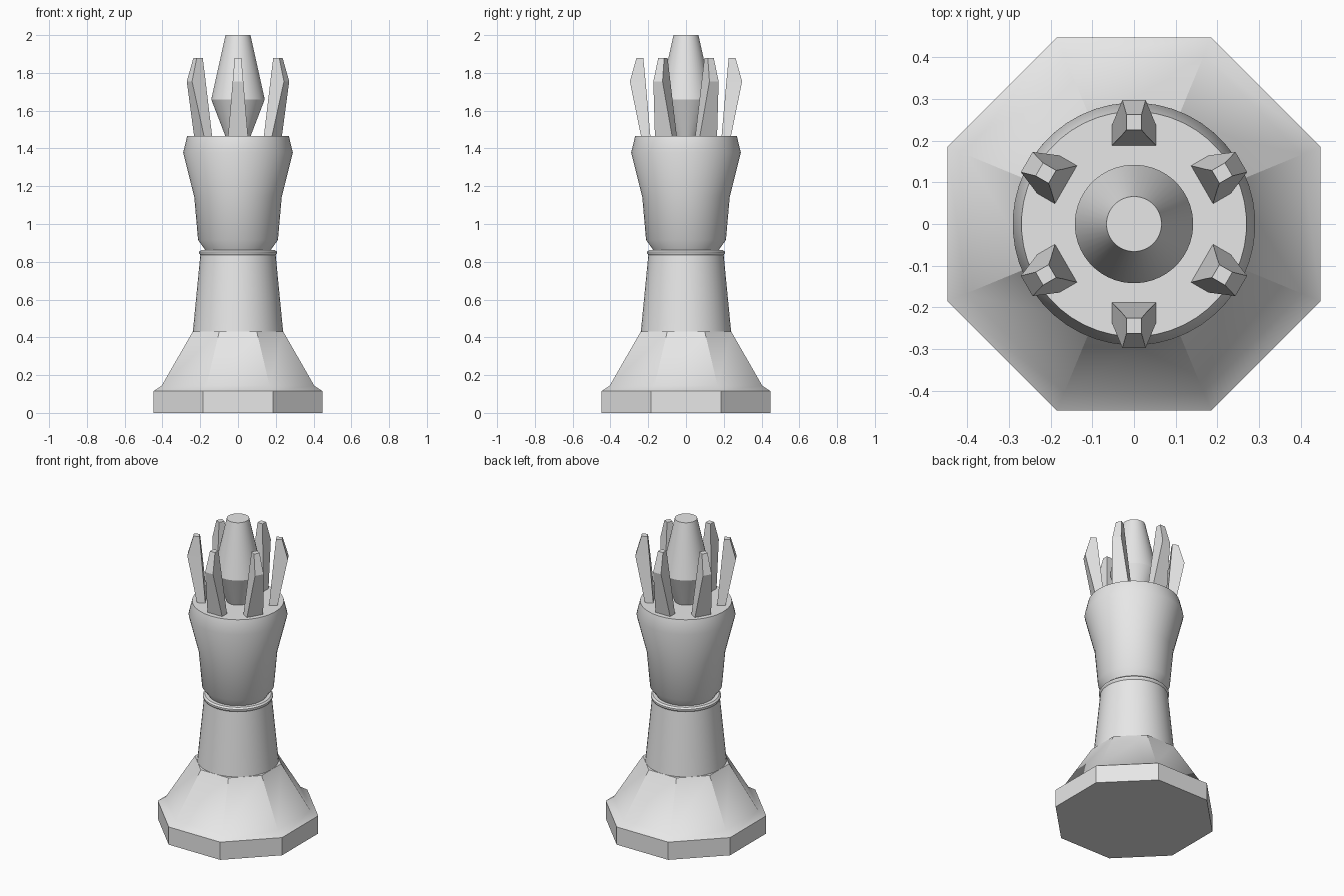
import bpy, bmesh, math
from mathutils import Matrix

cube = bpy.data.objects.get("Cube")
if cube:
    bpy.data.objects.remove(cube, do_unlink=True)

GREY = (0.8, 0.8, 0.8, 1.0)
mat = bpy.data.materials.new("plain grey")
mat.use_nodes = True
mat.diffuse_color = GREY
mat.node_tree.nodes["Principled BSDF"].inputs["Base Color"].default_value = GREY


def loft(bm, rings):
    """Skin a stack of equal-sized rings and cap both ends."""
    rows = [[bm.verts.new(p) for p in ring] for ring in rings]
    n = len(rows[0])
    for low, high in zip(rows, rows[1:]):
        for i in range(n):
            j = (i + 1) % n
            bm.faces.new((low[i], low[j], high[j], high[i]))
    bm.faces.new(rows[0][::-1])
    bm.faces.new(rows[-1])


def finish(name, bm, smooth_angle=None):
    bmesh.ops.recalc_face_normals(bm, faces=bm.faces)
    mesh = bpy.data.meshes.new(name)
    bm.to_mesh(mesh)
    bm.free()
    mesh.materials.append(mat)
    obj = bpy.data.objects.new(name, mesh)
    bpy.context.collection.objects.link(obj)
    if smooth_angle:
        bpy.ops.object.select_all(action='DESELECT')
        obj.select_set(True)
        bpy.context.view_layer.objects.active = obj
        bpy.ops.object.shade_smooth_by_angle(angle=math.radians(smooth_angle))
    return obj


def turned(name, profile, sides, smooth_angle, flats=False):
    """Turn a (radius, height) profile; flats measures radius to the side faces."""
    scale = 1 / math.cos(math.pi / sides) if flats else 1
    bm = bmesh.new()
    loft(bm, [[(r * scale * math.cos((i + 0.5) * math.tau / sides),
                r * scale * math.sin((i + 0.5) * math.tau / sides), z)
               for i in range(sides)] for r, z in profile])
    return finish(name, bm, smooth_angle)


# Octagonal foot, round shaft with a small collar, cup and central finial
turned("octagonal_base", [(0.447, 0), (0.447, 0.115), (0.403, 0.145), (0.24, 0.43)],
       8, 30, flats=True)
turned("shaft", [(0.24, 0.425), (0.2, 0.835), (0.206, 0.845), (0.206, 0.853), (0.196, 0.862)],
       48, 30)
turned("cup", [(0.172, 0.855), (0.175, 0.864), (0.212, 0.916), (0.232, 1.143),
               (0.291, 1.378), (0.27, 1.465)], 48, 34)
turned("finial", [(0.065, 1.46), (0.142, 1.66), (0.066, 2.0)], 48, 30)

# Six crown prongs: inner distance, outer distance, half width, height
PRONG = [(0.188, 0.237, 0.053, 1.46), (0.214, 0.297, 0.028, 1.755), (0.226, 0.262, 0.018, 1.88)]
for k in range(6):
    bm = bmesh.new()
    loft(bm, [[(-w, a, z), (w, a, z), (w, b, z), (-w, b, z)] for a, b, w, z in PRONG])
    bm.transform(Matrix.Rotation(k * math.tau / 6, 4, 'Z'))
    finish(f"crown_prong_{k + 1}", bm)
